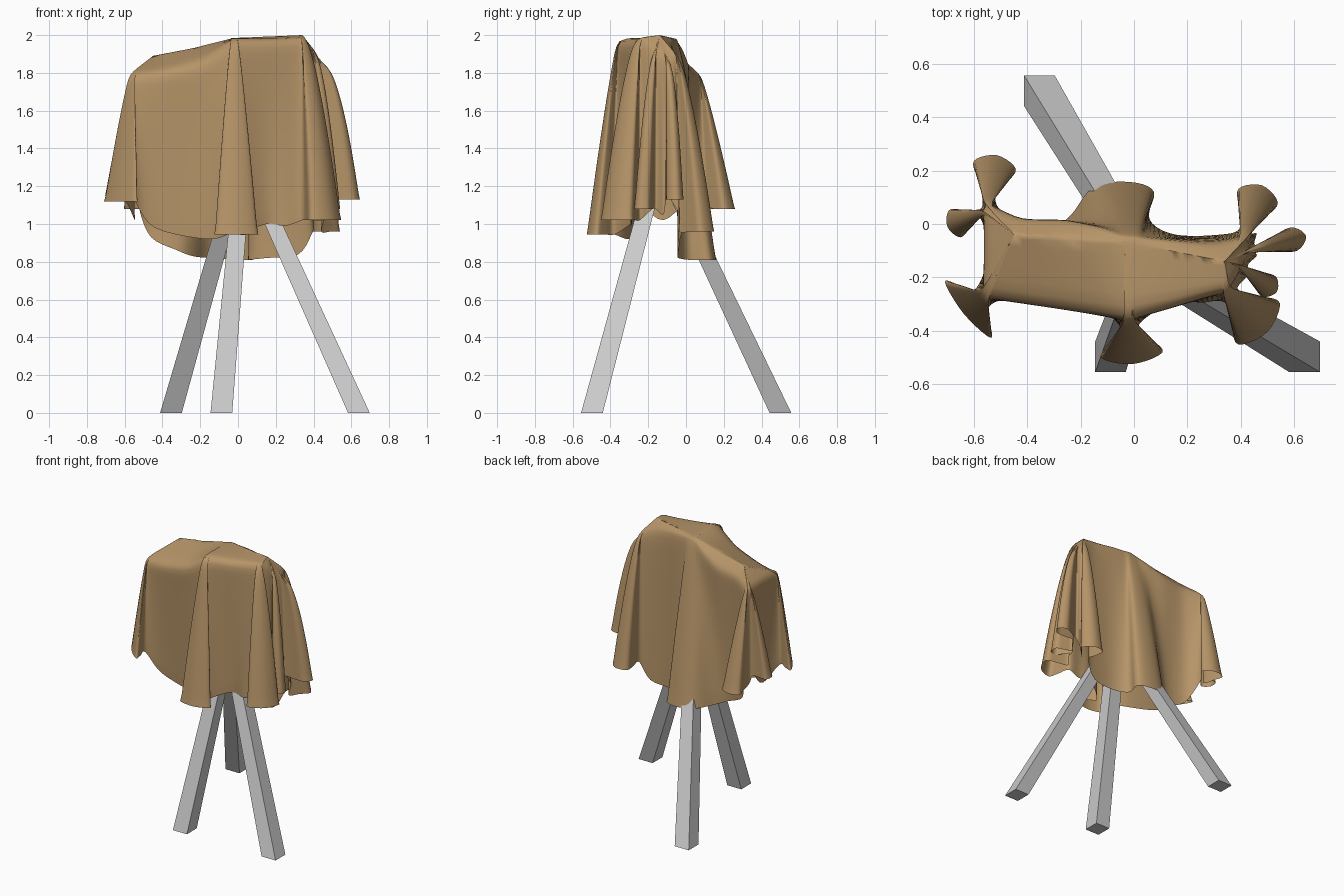
import bpy, bmesh, math
from mathutils import Vector as V

if "Cube" in bpy.data.objects:
    bpy.data.objects.remove(bpy.data.objects["Cube"])

stations = []   # (top point, hem point, outward bulge power), counter-clockwise


def fold(apex, tip, w, p=0.85, neck=0.3, n0=0.12):
    """Teardrop-shaped hanging fold fanning out from one support point."""
    a, t = V(apex), V(tip)
    d = V((t.x - a.x, t.y - a.y, 0))
    side = V((-d.y, d.x, 0)).normalized()
    for along, across in ((n0, -neck), (0.45, -0.65), (0.8, -1), (1, 0),
                          (0.8, 1), (0.45, 0.65), (n0, neck)):
        hem = V((a.x, a.y, t.z)) + d * along + side * w * across
        stations.append((a + side * w * across * 0.16, hem, p))


def panel(top, hem, p=0.85):
    """Flat stretch of cloth between two folds."""
    stations.append((V(top), V(hem), p))


# front left corner, front panel, front centre
fold((-.56, -.27, 1.795), (-.64, -.335, 1.12), .135)
panel((-.40, -.305, 1.81), (-.44, -.27, .98))
panel((-.18, -.34, 1.87), (-.17, -.30, .92))
fold((-.02, -.36, 1.985), (-.005, -.525, .945), .115)
panel((.13, -.32, 1.98), (.15, -.29, 1.0), 1.3)
panel((.24, -.285, 1.98), (.25, -.295, .99), 1.3)
# right end
fold((.345, -.25, 1.985), (.50, -.405, 1.02), .11, .7)
panel((.38, -.20, 1.95), (.42, -.20, 1.06))
fold((.40, -.16, 1.92), (.535, -.255, 1.08), .045, .6)
panel((.41, -.13, 1.90), (.46, -.12, 1.05), .6)
fold((.43, -.10, 1.87), (.645, -.045, 1.13), .045, .5)
panel((.42, -.07, 1.88), (.46, -.035, 1.05), .6)
fold((.41, -.05, 1.90), (.48, .145, .96), .078, .7)
# back, with the wide fold resting over the back leg
panel((.30, -.075, 1.95), (.32, -.04, .84), .4)
panel((.14, -.06, 1.975), (.15, -.04, .82), .5)
panel((.04, -.05, 1.975), (.055, .02, .81))
panel((.01, -.045, 1.978), (.075, .12, .81))
panel((-.02, -.045, 1.978), (-.01, .157, .81))
panel((-.05, -.04, 1.965), (-.15, .14, .82))
panel((-.12, -.01, 1.92), (-.24, .03, .83))
panel((-.25, .02, 1.85), (-.32, -.02, .86))
panel((-.42, .02, 1.82), (-.46, .0, .93))
# left end
fold((-.55, .075, 1.79), (-.515, .258, 1.08), .08)
panel((-.56, .06, 1.79), (-.57, .065, 1.10))
fold((-.565, .045, 1.79), (-.70, -.01, 1.15), .055)
panel((-.565, -.10, 1.795), (-.545, -.12, 1.02))

SUB, ROWS, CAP = 5, 24, 6
RIDGE = [V((-.45, -.04, 1.89)), V((-.02, -.07, 1.985)), V((.34, -.14, 2.0))]


def ridge_point(x):
    x = max(-.45, min(.34, x))
    a, b = (RIDGE[0], RIDGE[1]) if x < -.02 else (RIDGE[1], RIDGE[2])
    return a.lerp(b, (x - a.x) / (b.x - a.x))


def spline(p0, p1, p2, p3, t):
    return 0.5 * (2 * p1 + (p2 - p0) * t + (2 * p0 - 5 * p1 + 4 * p2 - p3) * t * t
                  + (3 * p1 - p0 - 3 * p2 + p3) * t ** 3)


# cloth: ridge -> top edge -> hem
bm = bmesh.new()
cols = []
n = len(stations)
for i in range(n):
    s = [stations[(i + k) % n] for k in (-1, 0, 1, 2)]
    for j in range(SUB):
        t = j / SUB
        top = s[1][0].lerp(s[2][0], t)
        hem = spline(*[q[1] for q in s], t)
        p = s[1][2] * (1 - t) + s[2][2] * t
        col = [ridge_point(top.x).lerp(top, k / CAP) for k in range(CAP)]
        for r in range(ROWS + 1):
            u = r / ROWS
            h = u ** p
            col.append(V((top.x + (hem.x - top.x) * h, top.y + (hem.y - top.y) * h,
                          top.z + (hem.z - top.z) * u)))
        cols.append([bm.verts.new(c) for c in col])
for a, b in zip(cols, cols[1:] + cols[:1]):
    for r in range(len(a) - 1):
        bm.faces.new((a[r], a[r + 1], b[r + 1], b[r]))
bmesh.ops.remove_doubles(bm, verts=bm.verts, dist=0.0005)
# close the seam along the ridge and soften the creases
edge = [e for e in bm.edges if e.is_boundary and e.verts[0].co.z > 1.5]
if edge:
    bmesh.ops.holes_fill(bm, edges=edge, sides=0)
bmesh.ops.triangulate(bm, faces=[f for f in bm.faces if len(f.verts) > 4])
inner = [v for v in bm.verts if not v.is_boundary and v.co.z < 1.99]
for _ in range(4):
    bmesh.ops.smooth_vert(bm, verts=inner, factor=0.5, use_axis_x=True,
                          use_axis_y=True, use_axis_z=True)
bmesh.ops.recalc_face_normals(bm, faces=bm.faces)
me = bpy.data.meshes.new("cloth_cover")
bm.to_mesh(me)
bm.free()
cloth = bpy.data.objects.new("cloth_cover", me)
bpy.context.collection.objects.link(cloth)
mat = bpy.data.materials.new("tan_cloth")
mat.diffuse_color = (.47, .30, .14, 1)
mat.use_nodes = True
mat.node_tree.nodes["Principled BSDF"].inputs["Base Color"].default_value = mat.diffuse_color
me.materials.append(mat)
bpy.context.view_layer.objects.active = cloth
cloth.select_set(True)
bpy.ops.object.shade_smooth_by_angle(angle=math.radians(85))


# tripod legs: square bars meeting under the cloth
def leg(name, x, y):
    bm = bmesh.new()
    bmesh.ops.create_cube(bm, size=1)
    for v in bm.verts:
        c, w = ((V((x, y, 0)), .115) if v.co.z < 0 else (V((.03, -.14, 1.35)), .085))
        v.co = V((c.x + v.co.x * w, c.y + v.co.y * w, c.z))
    me = bpy.data.meshes.new(name)
    bm.to_mesh(me)
    bm.free()
    bpy.context.collection.objects.link(bpy.data.objects.new(name, me))


leg("front_leg", -.088, -.498)
leg("back_leg", -.355, .50)
leg("right_leg", .64, -.498)
